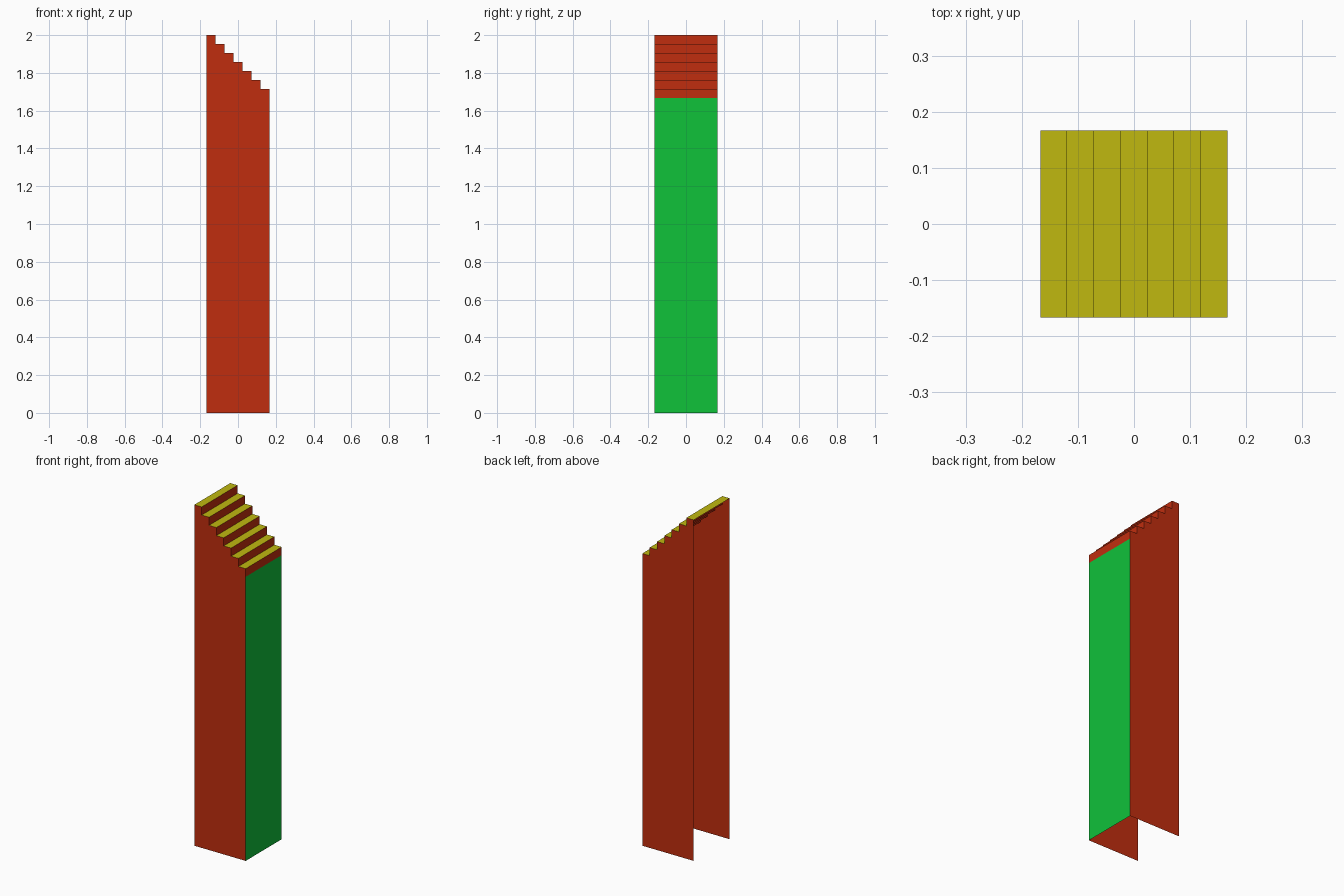
import bpy
import bmesh

cube = bpy.data.objects.get("Cube")
if cube:
    bpy.data.objects.remove(cube, do_unlink=True)

STEPS = 7
UNIT = 1 / 21               # rise and run of each step
HALF = STEPS * UNIT / 2     # half the width of the tower
BASE = 2 - STEPS * UNIT     # height where the stairs begin


def make_material(name, color):
    mat = bpy.data.materials.new(name)
    mat.use_nodes = True
    mat.diffuse_color = color
    bsdf = next(n for n in mat.node_tree.nodes if n.type == 'BSDF_PRINCIPLED')
    bsdf.inputs["Base Color"].default_value = color
    bsdf.inputs["Roughness"].default_value = 0.8
    return mat


red = make_material("brick red", (0.53, 0.027, 0.0045, 1))
yellow = make_material("mustard yellow", (0.53, 0.48, 0.005, 1))
green = make_material("bright green", (0.005, 0.54, 0.042, 1))


def make_object(name, polygons, materials):
    """Build flat faces; level faces take the last material."""
    bm = bmesh.new()
    for points in polygons:
        bm.faces.new([bm.verts.new(p) for p in points])
    bmesh.ops.remove_doubles(bm, verts=bm.verts, dist=0.0001)
    bm.normal_update()
    for face in bm.faces:
        if abs(face.normal.z) > 0.5:
            face.material_index = len(materials) - 1
    mesh = bpy.data.meshes.new(name)
    bm.to_mesh(mesh)
    bm.free()
    for mat in materials:
        mesh.materials.append(mat)
    obj = bpy.data.objects.new(name, mesh)
    bpy.context.collection.objects.link(obj)
    return obj


# Stepped line climbing from the right wall up to the open side
stair_line = [(HALF, BASE)]
for i in range(STEPS):
    x, z = HALF - i * UNIT, BASE + (i + 1) * UNIT
    stair_line += [(x, z), (x - UNIT, z)]

# Front and back walls with a stepped top edge
outline = [(-HALF, 0), (HALF, 0)] + stair_line
front = [(x, -HALF, z) for x, z in outline]
back = [(x, HALF, z) for x, z in reversed(outline)]
make_object("front_wall", [front], [red])
make_object("back_wall", [back], [red])

# Plain wall below the lowest step
make_object("side_wall", [[(HALF, -HALF, 0), (HALF, HALF, 0),
                           (HALF, HALF, BASE), (HALF, -HALF, BASE)]], [green])

# Risers and treads
stairs = [[(a[0], -HALF, a[1]), (a[0], HALF, a[1]),
           (b[0], HALF, b[1]), (b[0], -HALF, b[1])]
          for a, b in zip(stair_line, stair_line[1:])]
make_object("stairs", stairs, [red, yellow])
